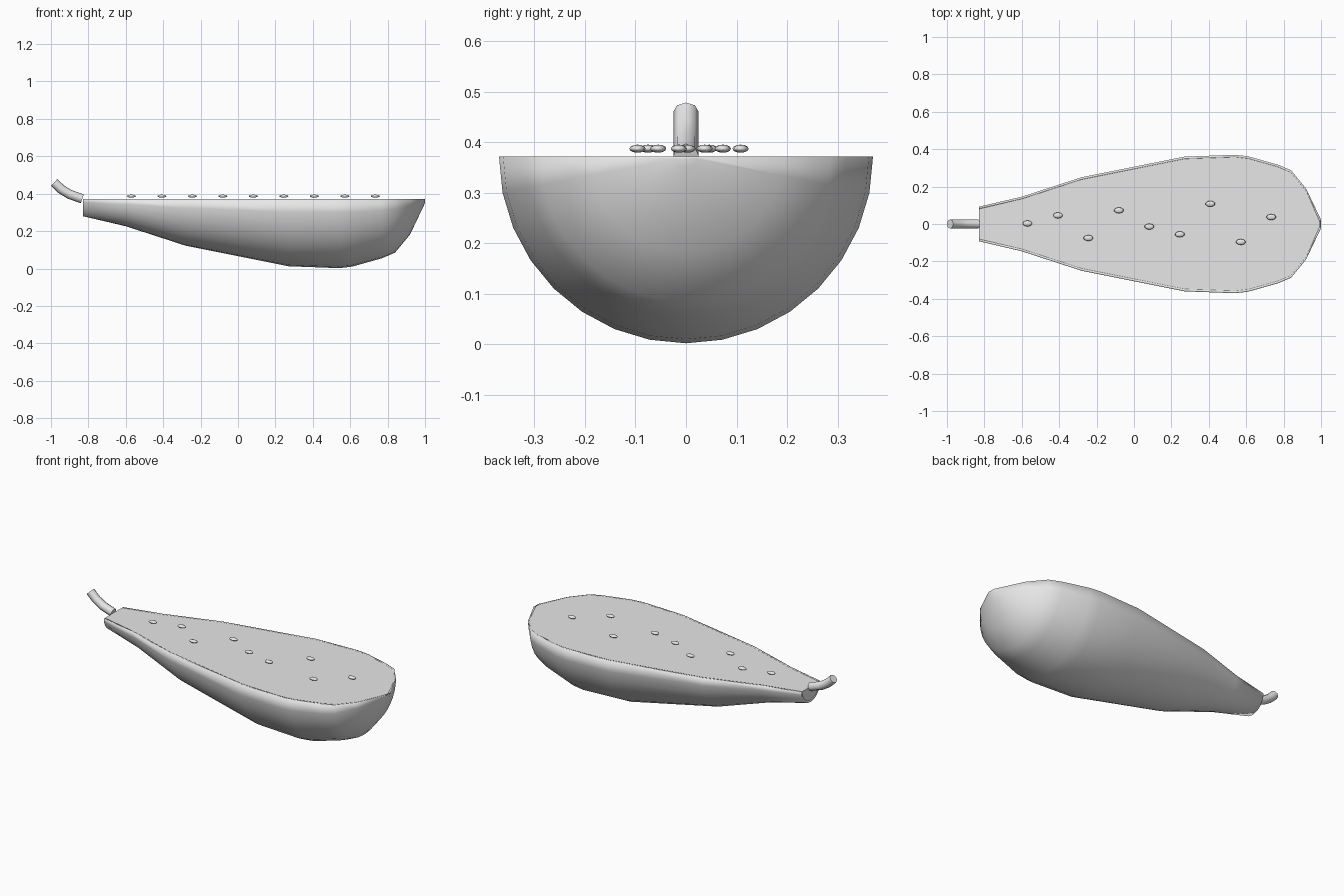
import bpy, bmesh, math
from mathutils import Vector

if "Cube" in bpy.data.objects:
    bpy.data.objects.remove(bpy.data.objects["Cube"])

TOP = 0.372      # height of the cut face
WALL = 0.012     # rind thickness
SEG = 16         # sides of the half round

grey = bpy.data.materials.new("plain grey")
grey.diffuse_color = (0.8, 0.8, 0.8, 1)
grey.use_nodes = True
grey.node_tree.nodes["Principled BSDF"].inputs["Base Color"].default_value = grey.diffuse_color

# (x, radius) stations from stem end to blossom end
PROFILE = [(-0.83, 0.092), (-0.60, 0.146), (-0.28, 0.250), (0.27, 0.360),
           (0.54, 0.370), (0.61, 0.362), (0.77, 0.317), (0.84, 0.287),
           (0.92, 0.190), (1.0, 0.022)]


def finish(bm, name):
    bmesh.ops.recalc_face_normals(bm, faces=bm.faces)
    mesh = bpy.data.meshes.new(name)
    bm.to_mesh(mesh)
    bm.free()
    mesh.materials.append(grey)
    obj = bpy.data.objects.new(name, mesh)
    bpy.context.collection.objects.link(obj)
    return obj


def smooth(obj, angle=None):
    bpy.ops.object.select_all(action='DESELECT')
    obj.select_set(True)
    bpy.context.view_layer.objects.active = obj
    if angle is None:
        bpy.ops.object.shade_smooth()
    else:
        bpy.ops.object.shade_smooth_by_angle(angle=math.radians(angle))


def half_round(bm, inset):
    """Rings of a half body of revolution hanging below the cut face."""
    rings = []
    for x, r in PROFILE:
        r = max(r - inset, 0.008)
        if x == 1.0:
            x -= inset * 0.5
        rings.append([bm.verts.new((x, -r * math.cos(math.pi * i / SEG),
                                    TOP - r * math.sin(math.pi * i / SEG)))
                      for i in range(SEG + 1)])
    for a, b in zip(rings, rings[1:]):
        for i in range(SEG):
            bm.faces.new((a[i], a[i + 1], b[i + 1], b[i]))
    return rings


# rind: outer and inner skin joined along the rim
bm = bmesh.new()
outer, inner = half_round(bm, 0), half_round(bm, WALL)
for k in range(len(PROFILE) - 1):
    for i in (0, SEG):
        bm.faces.new((outer[k][i], outer[k + 1][i], inner[k + 1][i], inner[k][i]))
for i in range(SEG):
    bm.faces.new((outer[0][i], outer[0][i + 1], inner[0][i + 1], inner[0][i]))
bm.faces.new(outer[-1])
smooth(finish(bm, "rind"))

# flesh: solid filling with a flat cut face and flat stem end
bm = bmesh.new()
rings = half_round(bm, WALL)
bm.faces.new([r[0] for r in rings] + [r[SEG] for r in reversed(rings)])
bm.faces.new(rings[0])
bm.faces.new(rings[-1])
smooth(finish(bm, "flesh"), 35)

# stem: bent eight-sided tube
path = [Vector(p) for p in ((-0.832, 0, 0.373), (-0.900, 0, 0.396),
                            (-0.945, 0, 0.424), (-0.983, 0, 0.460))]
bm = bmesh.new()
tube = []
for k, p in enumerate(path):
    d = (path[min(k + 1, 3)] - path[max(k - 1, 0)]).normalized()
    up = d.cross(Vector((0, 1, 0)))
    tube.append([bm.verts.new(p + 0.025 * (math.cos(a) * Vector((0, 1, 0)) + math.sin(a) * up))
                 for a in (math.tau * i / 8 for i in range(8))])
for a, b in zip(tube, tube[1:]):
    for i in range(8):
        j = (i + 1) % 8
        bm.faces.new((a[i], a[j], b[j], b[i]))
bm.faces.new(tube[0])
bm.faces.new(tube[-1])
smooth(finish(bm, "stem"), 50)

# seeds: flattened beads in an uneven row over the cut face
SEED_Y = (0.003, 0.046, -0.075, 0.073, -0.014, -0.055, 0.108, -0.096, 0.037)
for n, y in enumerate(SEED_Y):
    bm = bmesh.new()
    bmesh.ops.create_uvsphere(bm, u_segments=10, v_segments=6, radius=1)
    bmesh.ops.scale(bm, vec=(0.026, 0.016, 0.008), verts=bm.verts)
    bmesh.ops.translate(bm, vec=(-0.57 + 0.163 * n, y, 0.387), verts=bm.verts)
    smooth(finish(bm, f"seed_{n + 1}"))
